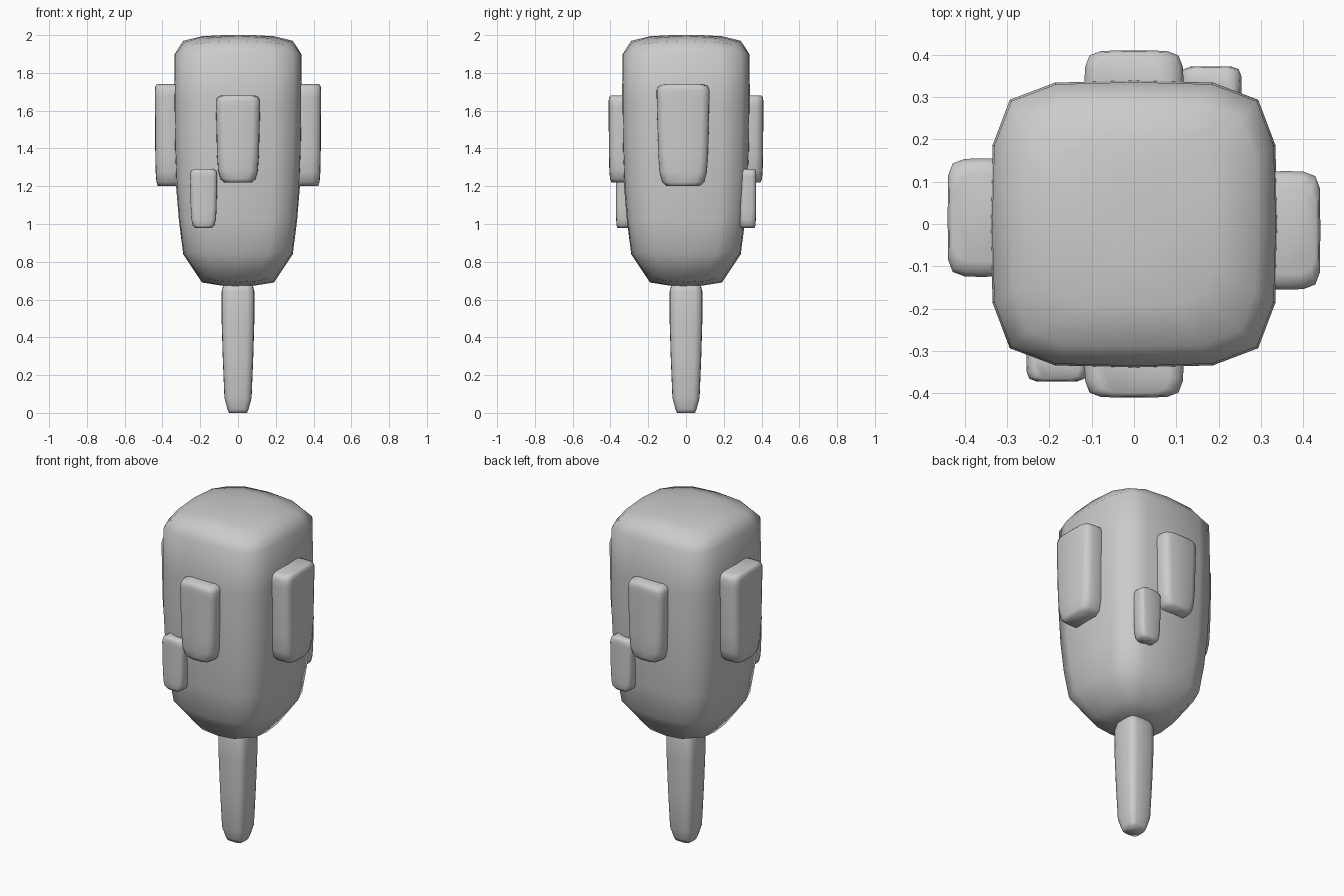
import bpy
import bmesh
from math import pi
from mathutils import Matrix

if "Cube" in bpy.data.objects:
    bpy.data.objects.remove(bpy.data.objects["Cube"])


def outline(hx, hy, c):
    """Rounded rectangle, anticlockwise, with slightly bulging sides."""
    b = 0.035 * c
    q = [(hx, 0), (hx - b, hy - c), (hx - 0.3 * c, hy - 0.3 * c), (hx - c, hy - b)]
    m = [(0, hy), (-hx + c, hy - b), (-hx + 0.3 * c, hy - 0.3 * c), (-hx + b, hy - c)]
    half = q + m
    return half + [(-x, -y) for x, y in half]


def loft(name, rings, centre=(0, 0), turn=0):
    """Skin rings of (z, half x, half y, corner, corner lift), then turn about z."""
    bm = bmesh.new()
    rows = []
    for z, hx, hy, c, lift in rings:
        row = []
        for i, (x, y) in enumerate(outline(hx, hy, c)):
            dz = lift * (0, 0.4, 1, 0.4)[i % 4]
            row.append(bm.verts.new((x + centre[0], y + centre[1], z + dz)))
        rows.append(row)
    n = len(rows[0])
    for a, b in zip(rows, rows[1:]):
        for i in range(n):
            j = (i + 1) % n
            bm.faces.new((a[i], a[j], b[j], b[i]))
    bm.faces.new(rows[0][::-1])
    bm.faces.new(rows[-1])
    for f in bm.faces:
        f.smooth = True
    bm.transform(Matrix.Rotation(turn, 4, 'Z'))
    mesh = bpy.data.meshes.new(name)
    bm.to_mesh(mesh)
    bm.free()
    obj = bpy.data.objects.new(name, mesh)
    bpy.context.collection.objects.link(obj)
    return obj


# Crown: big rounded block tapering towards the bottom
crown = [(0.67, 0.06, 0.04), (0.69, 0.19, 0.02), (0.84, 0.29, 0.015),
         (1.02, 0.313, 0), (1.2, 0.328, 0), (1.4, 0.336, 0), (1.65, 0.339, 0),
         (1.9, 0.335, 0), (1.97, 0.29, -0.02), (1.994, 0.19, -0.01), (2.0, 0.08, 0)]
loft("crown", [(z, h, h, h * 0.45, 0 if z == 0.67 else lift) for z, h, lift in crown])

# Trunk: slim post with a rounded foot
trunk = [(0, 0.048), (0.02, 0.056), (0.08, 0.072), (0.3, 0.081), (0.5, 0.087),
         (0.64, 0.087), (0.67, 0.08), (0.69, 0.06)]
loft("trunk", [(z, h, h, h * 0.45, 0) for z, h in trunk])


# Leaf slabs: built facing the front or the side, repeated by half turns
def leaf(name, centre, hx, hy, z0, z1, wide_x, turn):
    rings = []
    for d, s in [(0, 0.62), (0.02, 0.8), (0.07, 0.9), (0.16, 0.95)]:
        rings.append((z0 + d * (z1 - z0) / 0.5, s))
    rings += [(z1 - 0.13 * (z1 - z0), 1), (z1 - 0.03, 1), (z1 - 0.009, 0.93), (z1, 0.74)]
    data = []
    for z, s in rings:
        deep = 0.5 + s / 2
        sx, sy = (s, deep) if wide_x else (deep, s)
        data.append((z, hx * sx, hy * sy, min(hx, hy) * 0.5, 0))
    loft(name, data, centre, turn)


for i, ends in enumerate((("front", "right"), ("back", "left"))):
    turn = i * pi
    leaf(ends[0] + "_leaf", (0, -0.33), 0.117, 0.08, 1.22, 1.68, True, turn)
    leaf(ends[1] + "_leaf", (0.36, -0.015), 0.08, 0.14, 1.2, 1.74, False, turn)
    leaf(ends[0] + "_small_leaf", (-0.182, -0.327), 0.072, 0.045, 0.98, 1.29, True, turn)
